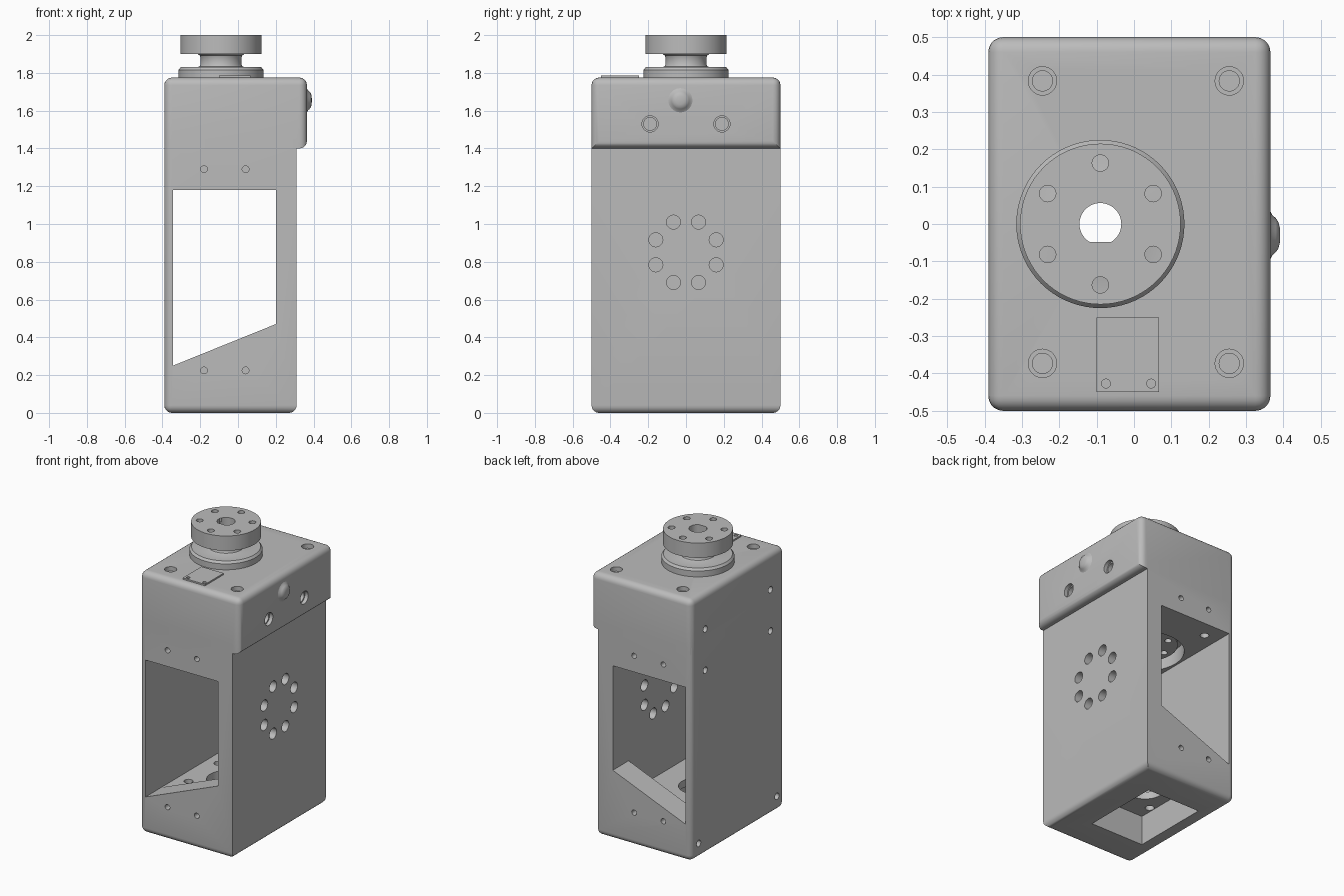
import bpy, bmesh, math
from mathutils import Vector, Matrix

cube = bpy.data.objects.get("Cube")
if cube:
    bpy.data.objects.remove(cube, do_unlink=True)

grey = bpy.data.materials.new("plain grey")
grey.use_nodes = True
GREY = (0.5, 0.5, 0.5, 1)
grey.diffuse_color = GREY
grey.node_tree.nodes["Principled BSDF"].inputs["Base Color"].default_value = GREY

X, Y, Z = Vector((1, 0, 0)), Vector((0, 1, 0)), Vector((0, 0, 1))
AXIS = -0.09            # x of the rotor axis


def make(name, bm):
    bmesh.ops.recalc_face_normals(bm, faces=bm.faces[:])
    mesh = bpy.data.meshes.new(name)
    bm.to_mesh(mesh)
    bm.free()
    obj = bpy.data.objects.new(name, mesh)
    bpy.context.collection.objects.link(obj)
    mesh.materials.append(grey)
    return obj


def box(name, x, y, z, round_edge=None, radius=0.04):
    """Box from three ranges; round_edge(midpoint) picks edges to round."""
    bm = bmesh.new()
    size = [r[1] - r[0] for r in (x, y, z)]
    mid = [(r[0] + r[1]) / 2 for r in (x, y, z)]
    bmesh.ops.create_cube(bm, size=1, matrix=Matrix.Translation(mid) @ Matrix.Diagonal((*size, 1)))
    if round_edge:
        edges = []
        for e in bm.edges:
            m = (e.verts[0].co + e.verts[1].co) / 2 - Vector(mid)
            if round_edge(*[round(2 * m[i] / size[i]) for i in range(3)]):
                edges.append(e)
        bmesh.ops.bevel(bm, geom=edges, offset=radius, segments=5, profile=0.5, affect='EDGES')
    return make(name, bm)


def prism(name, points, y0, y1):
    """Extrude an x-z outline along y."""
    bm = bmesh.new()
    face = bm.faces.new([bm.verts.new((x, y0, z)) for x, z in points])
    out = bmesh.ops.extrude_face_region(bm, geom=[face])
    verts = [g for g in out["geom"] if isinstance(g, bmesh.types.BMVert)]
    bmesh.ops.translate(bm, verts=verts, vec=(0, y1 - y0, 0))
    return make(name, bm)


def pins(name, centres, radius, length, axis, sides=28):
    """A group of equal cylinders, centred on the given points."""
    bm = bmesh.new()
    turn = Z.rotation_difference(axis).to_matrix().to_4x4()
    for c in centres:
        bmesh.ops.create_cone(bm, cap_ends=True, segments=sides, radius1=radius, radius2=radius,
                              depth=length, matrix=Matrix.Translation(c) @ turn)
    return make(name, bm)


def lathe(name, profile, origin, axis=Z, sides=72):
    """Spin a closed radius-height profile that starts and ends on the axis."""
    bm = bmesh.new()
    verts = [bm.verts.new((r, 0, h)) for r, h in profile]
    edges = [bm.edges.new(pair) for pair in zip(verts, verts[1:])]
    bmesh.ops.spin(bm, geom=verts + edges, axis=Z, cent=(0, 0, 0), steps=sides, angle=math.tau)
    bmesh.ops.remove_doubles(bm, verts=bm.verts[:], dist=0.0001)
    turn = Z.rotation_difference(axis).to_matrix().to_4x4()
    bm.transform(Matrix.Translation(origin) @ turn)
    return make(name, bm)


def combine(target, other, operation='DIFFERENCE'):
    mod = target.modifiers.new("combine", 'BOOLEAN')
    mod.operation, mod.solver, mod.object = operation, 'EXACT', other
    bpy.context.view_layer.objects.active = target
    bpy.ops.object.modifier_apply(modifier=mod.name)
    bpy.data.objects.remove(other, do_unlink=True)


def corners(dx, dy, z):
    return [(sx * dx, sy * dy, z) for sx in (-1, 1) for sy in (-1, 1)]


def ring(radius, count, start):
    return [(radius * math.cos(start + math.tau * i / count),
             radius * math.sin(start + math.tau * i / count)) for i in range(count)]


# Housing: tall body and wider head
housing = box("housing", (-0.39, 0.31), (-0.5, 0.5), (0, 1.45),
              lambda x, y, z: z == -1 or (x == -1 and z == 0))
head = box("head", (-0.39, 0.365), (-0.5, 0.5), (1.4, 1.775),
           lambda x, y, z: z >= 0 or (x == 1 and z == -1))
combine(housing, head, 'UNION')

# Inner chamber, sloped side window and bottom pocket
combine(housing, box("chamber", (-0.345, 0.2), (-0.33, 0.33), (0.25, 1.18)))
window = [(-0.345, 0.25), (0.2, 0.47), (0.2, 1.18), (-0.345, 1.18)]
combine(housing, prism("window", window, -0.6, 0.6))
combine(housing, box("pocket", (-0.29, 0.11), (-0.27, 0.27), (-0.1, 0.2)))

# Centre bores and floor screw holes
combine(housing, pins("floor_bore", [(AXIS, 0, 0.22)], 0.12, 0.2, Z, 48))
combine(housing, pins("floor_holes", [(AXIS + x, y, 0.22) for x, y, z in corners(0.17, 0.16, 0)],
                      0.028, 0.2, Z))
combine(housing, pins("ceiling_recess", [(AXIS, 0, 1.22)], 0.24, 0.12, Z, 64))
combine(housing, pins("shaft_bore", [(AXIS, 0, 1.5)], 0.075, 0.8, Z, 48))

# Stepped screw holes in the top corners
top = [(x + 0.005, y + 0.005, 1.775) for x, y, z in corners(0.25, 0.378, 0)]
combine(housing, pins("top_counterbores", top, 0.038, 0.06, Z))
combine(housing, pins("top_holes", top, 0.027, 1.3, Z))

# Stepped holes in the side of the head
side = [(0.365, y, 1.53) for y in (-0.19, 0.19)]
combine(housing, pins("side_counterbores", side, 0.043, 0.05, X))
combine(housing, pins("side_holes", side, 0.034, 0.24, X))

# Ring of vent holes in the right wall
combine(housing, pins("vents", [(0.26, y, 0.85 + z) for y, z in ring(0.173, 8, math.pi / 8)],
                      0.037, 0.2, X))

# Small screw holes, front, back and left wall
small = [(x, y, z) for x in (-0.18, 0.04) for y in (-0.5, 0.5) for z in (0.225, 1.29)]
combine(housing, pins("face_holes", small, 0.018, 0.16, Y, 20))
wall = [(-0.39, s * y, z) for s in (-1, 1) for y, z in ((0.35, 1.25), (0.35, 1.53), (0.42, 0.1))]
combine(housing, pins("wall_holes", wall, 0.022, 0.16, X, 20))

# Rotor: collar, neck and drive disc with a D-shaped bore
rotor = lathe("rotor", [(0, 1.765), (0.225, 1.765), (0.225, 1.815), (0.213, 1.83), (0.125, 1.83),
                        (0.113, 1.835), (0.108, 1.845), (0.108, 1.88), (0.113, 1.893), (0.125, 1.9),
                        (0.215, 1.9), (0.215, 2), (0, 2)], (AXIS, 0, 0))
bore = pins("bore", [(AXIS, 0, 1.85)], 0.056, 0.6, Z, 48)
combine(bore, box("bore_flat", (-0.3, 0.1), (-0.2, -0.048), (1.4, 2.3)))
combine(rotor, bore)
combine(rotor, pins("disc_holes", [(AXIS + x, y, 1.96) for x, y in ring(0.163, 6, math.pi / 6)],
                    0.022, 0.16, Z))

# Bearing seated in the chamber ceiling
bearing = lathe("bearing", [(0, 1.19), (0.1, 1.19), (0.1, 1.225), (0.2, 1.225), (0.2, 1.285),
                            (0, 1.285)], (AXIS, 0, 0))
combine(bearing, pins("bearing_bore", [(AXIS, 0, 1.24)], 0.065, 0.3, Z, 48))
combine(bearing, pins("bearing_holes", [(AXIS + x, y, 1.23) for x, y in ring(0.15, 6, 0)],
                      0.022, 0.06, Z))

# Rounded button on the head
button = lathe("button", [(0, -0.01), (0.064, -0.01), (0.064, 0), (0.054, 0.005), (0.046, 0.014),
                          (0.036, 0.021), (0.022, 0.025), (0, 0.026)],
               (0.365, -0.03, 1.655), X, 40)

# Thin plate on the top with two pin holes
plate = box("top_plate", (-0.1, 0.067), (-0.45, -0.25), (1.774, 1.785))
combine(plate, pins("plate_holes", [(x, -0.427, 1.78) for x in (-0.075, 0.046)], 0.012, 0.1, Z, 16))

# Smooth the round surfaces, keep hard edges
bpy.ops.object.select_all(action='DESELECT')
for obj in (housing, rotor, bearing, button, plate):
    obj.select_set(True)
bpy.context.view_layer.objects.active = housing
bpy.ops.object.shade_smooth_by_angle(angle=math.radians(30))
